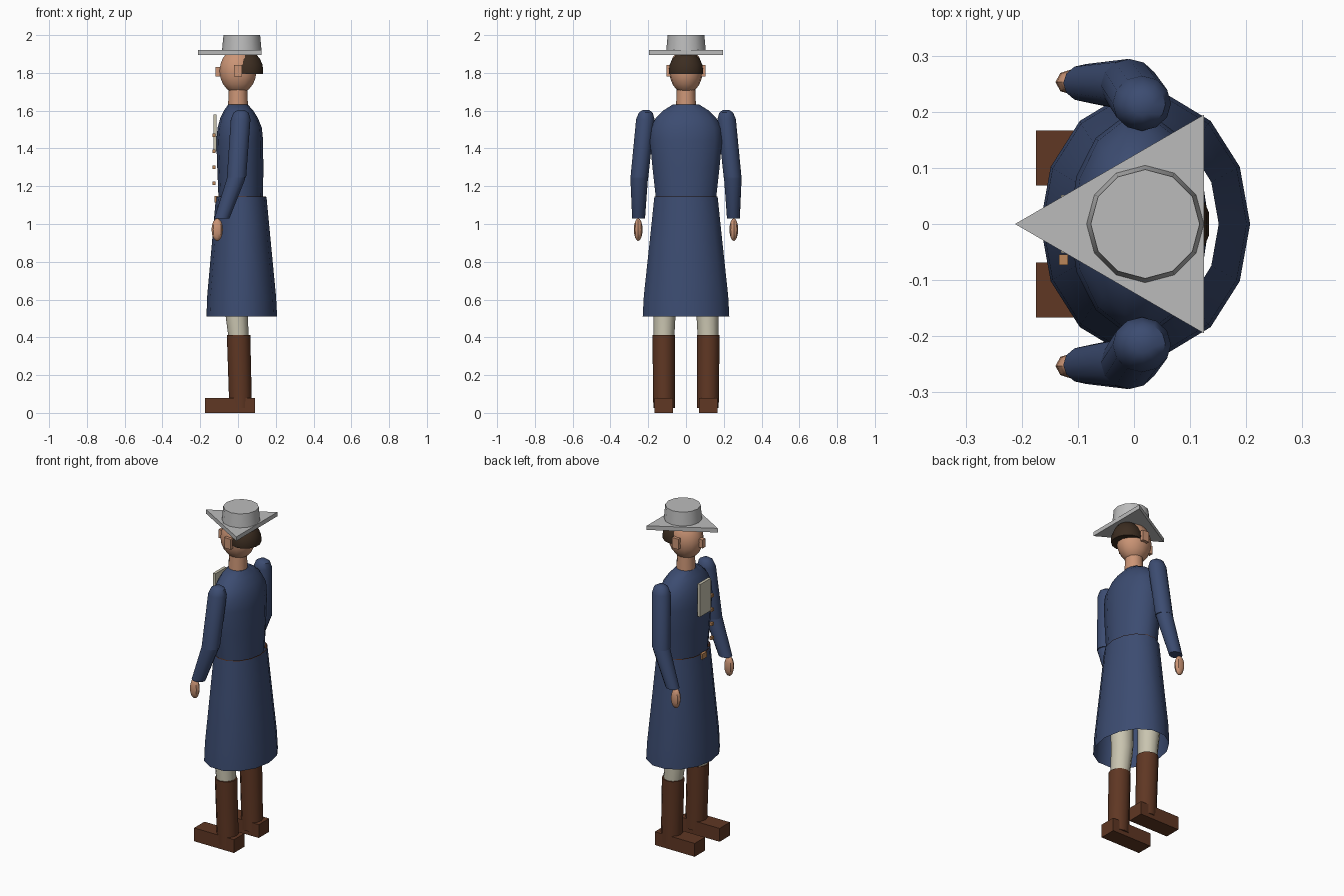
import bpy, bmesh, math

if "Cube" in bpy.data.objects:
    bpy.data.objects.remove(bpy.data.objects["Cube"])


def material(name, rgb):
    m = bpy.data.materials.new(name)
    m.diffuse_color = (*rgb, 1)
    m.use_nodes = True
    m.node_tree.nodes["Principled BSDF"].inputs["Base Color"].default_value = m.diffuse_color
    return m


NAVY = material("navy cloth", (0.045, 0.072, 0.165))
BROWN = material("brown leather", (0.115, 0.038, 0.017))
SKIN = material("skin", (0.60, 0.30, 0.18))
CREAM = material("cream cloth", (0.58, 0.55, 0.43))
GREY = material("grey felt", (0.50, 0.50, 0.50))
HAIR = material("dark hair", (0.045, 0.026, 0.015))
BRASS = material("brass", (0.50, 0.24, 0.10))


def finish(name, bm, mat, smooth=True):
    bmesh.ops.recalc_face_normals(bm, faces=bm.faces)
    me = bpy.data.meshes.new(name)
    bm.to_mesh(me)
    bm.free()
    me.materials.append(mat)
    ob = bpy.data.objects.new(name, me)
    bpy.context.collection.objects.link(ob)
    if smooth:
        bpy.ops.object.select_all(action='DESELECT')
        ob.select_set(True)
        bpy.context.view_layer.objects.active = ob
        bpy.ops.object.shade_smooth_by_angle(angle=math.radians(40))
    return ob


def loft(name, rings, n, mat, caps=True, smooth=True):
    """Skin elliptical rings given as (x, y, z, rx, ry)."""
    bm = bmesh.new()
    loops = []
    for x, y, z, rx, ry in rings:
        loops.append([bm.verts.new((x + rx * math.cos(2 * math.pi * i / n),
                                    y + ry * math.sin(2 * math.pi * i / n), z))
                      for i in range(n)])
    for a, b in zip(loops, loops[1:]):
        for i in range(n):
            j = (i + 1) % n
            bm.faces.new((a[i], a[j], b[j], b[i]))
    if caps:
        bm.faces.new(loops[0])
        bm.faces.new(loops[-1])
    return finish(name, bm, mat, smooth)


def box(name, lo, hi, mat):
    bm = bmesh.new()
    bmesh.ops.create_cube(bm, size=1)
    for v in bm.verts:
        v.co = [(a + b) / 2 + c * (b - a) for a, b, c in zip(lo, hi, v.co)]
    return finish(name, bm, mat, False)


def ball(name, c, r, mat, u=14, v=10, cut=None):
    bm = bmesh.new()
    bmesh.ops.create_uvsphere(bm, u_segments=u, v_segments=v, radius=1)
    for p in bm.verts:
        p.co = [c[k] + r[k] * p.co[k] for k in range(3)]
    if cut is not None:
        g = bmesh.ops.bisect_plane(bm, geom=bm.verts[:] + bm.edges[:] + bm.faces[:],
                                   plane_co=(0, 0, cut), plane_no=(0, 0, -1), clear_outer=True)
        bmesh.ops.contextual_create(
            bm, geom=[e for e in g['geom_cut'] if isinstance(e, bmesh.types.BMEdge)])
    return finish(name, bm, mat)


# Hat: triangular brim with its point forward, tapered crown
loft("hat_crown", [(0.02, 0, 1.915, 0.105, 0.105), (0.02, 0, 2.0, 0.097, 0.097)], 12, GREY)
bm = bmesh.new()
base = bm.faces.new([bm.verts.new((x, y, 1.895)) for x, y in
                     ((-0.212, 0), (0.125, -0.195), (0.125, 0.195))])
ext = bmesh.ops.extrude_face_region(bm, geom=[base])
for v in ext['geom']:
    if isinstance(v, bmesh.types.BMVert):
        v.co.z = 1.92
bm.faces.new([v for v in bm.verts if v.co.z < 1.9]) if not base.is_valid else None
finish("hat_brim", bm, GREY, False)

# Head, hair, nose, neck
ball("head", (0, 0, 1.81), (0.1, 0.088, 0.12), SKIN)
ball("hair", (0.05, 0, 1.81), (0.086, 0.091, 0.105), HAIR, cut=1.795)
box("nose", (-0.12, -0.013, 1.78), (-0.09, 0.013, 1.83), SKIN)
loft("neck", [(0, 0, 1.60, 0.054, 0.054), (0, 0, 1.73, 0.048, 0.048)], 12, SKIN)

# Coat body and open skirt
loft("coat_body", [(0.015, 0, 1.13, 0.118, 0.163), (0.012, 0, 1.30, 0.122, 0.182),
                   (0.009, 0, 1.44, 0.124, 0.196), (0.009, 0, 1.51, 0.117, 0.19),
                   (0.006, 0, 1.56, 0.1, 0.165), (0.003, 0, 1.60, 0.078, 0.125),
                   (0, 0, 1.632, 0.052, 0.072)], 14, NAVY)
loft("coat_skirt", [(0.017, 0, 1.142, 0.134, 0.172), (0.018, 0, 0.90, 0.156, 0.198),
                    (0.019, 0, 0.62, 0.182, 0.229), (0.02, 0, 0.51, 0.187, 0.235)],
     14, NAVY, caps=False)

# Belt sits just inside the skirt top, with a small buckle
loft("belt", [(0.017, 0, 1.11, 0.132, 0.17), (0.017, 0, 1.146, 0.132, 0.17)],
     14, BROWN, caps=False)
box("buckle", (-0.124, -0.022, 1.115), (-0.108, 0.022, 1.148), BRASS)

# Chest plate and single row of buttons
box("shirt_front", (-0.13, -0.052, 1.385), (-0.113, 0.052, 1.58), CREAM)
for i in range(4):
    z = 1.215 + i * 0.085
    box(f"button_{i + 1}", (-0.134, -0.073, z - 0.009), (-0.118, -0.054, z + 0.009), BRASS)

# Mirrored limbs and ears
for side, s in (("left", -1), ("right", 1)):
    ys = sorted((s * 0.08, s * 0.102))
    box(f"{side}_ear", (-0.02, ys[0], 1.78), (0.022, ys[1], 1.842), SKIN)

    loft(f"{side}_upper_sleeve", [(0.016, s * 0.212, 1.603, 0.018, 0.018),
                                  (0.016, s * 0.213, 1.59, 0.04, 0.036),
                                  (0.014, s * 0.215, 1.555, 0.052, 0.049),
                                  (-0.008, s * 0.247, 1.245, 0.051, 0.047)], 12, NAVY)
    loft(f"{side}_lower_sleeve", [(-0.006, s * 0.247, 1.265, 0.046, 0.044),
                                  (-0.012, s * 0.248, 1.235, 0.049, 0.046),
                                  (-0.086, s * 0.251, 1.028, 0.04, 0.034)], 12, NAVY)
    ball(f"{side}_hand", (-0.11, s * 0.253, 0.97), (0.03, 0.023, 0.06), SKIN, 8, 8)

    loft(f"{side}_trouser_leg", [(0.015, s * 0.085, 1.10, 0.075, 0.075),
                                 (-0.01, s * 0.113, 0.56, 0.062, 0.06),
                                 (0.004, s * 0.117, 0.38, 0.052, 0.054)], 12, CREAM)
    loft(f"{side}_boot_shaft", [(0.003, s * 0.118, 0.412, 0.062, 0.06),
                                (0.014, s * 0.116, 0.025, 0.06, 0.057)], 12, BROWN)
    ys = sorted((s * 0.069, s * 0.167))
    box(f"{side}_boot_foot", (-0.175, ys[0], 0), (0.09, ys[1], 0.08), BROWN)
